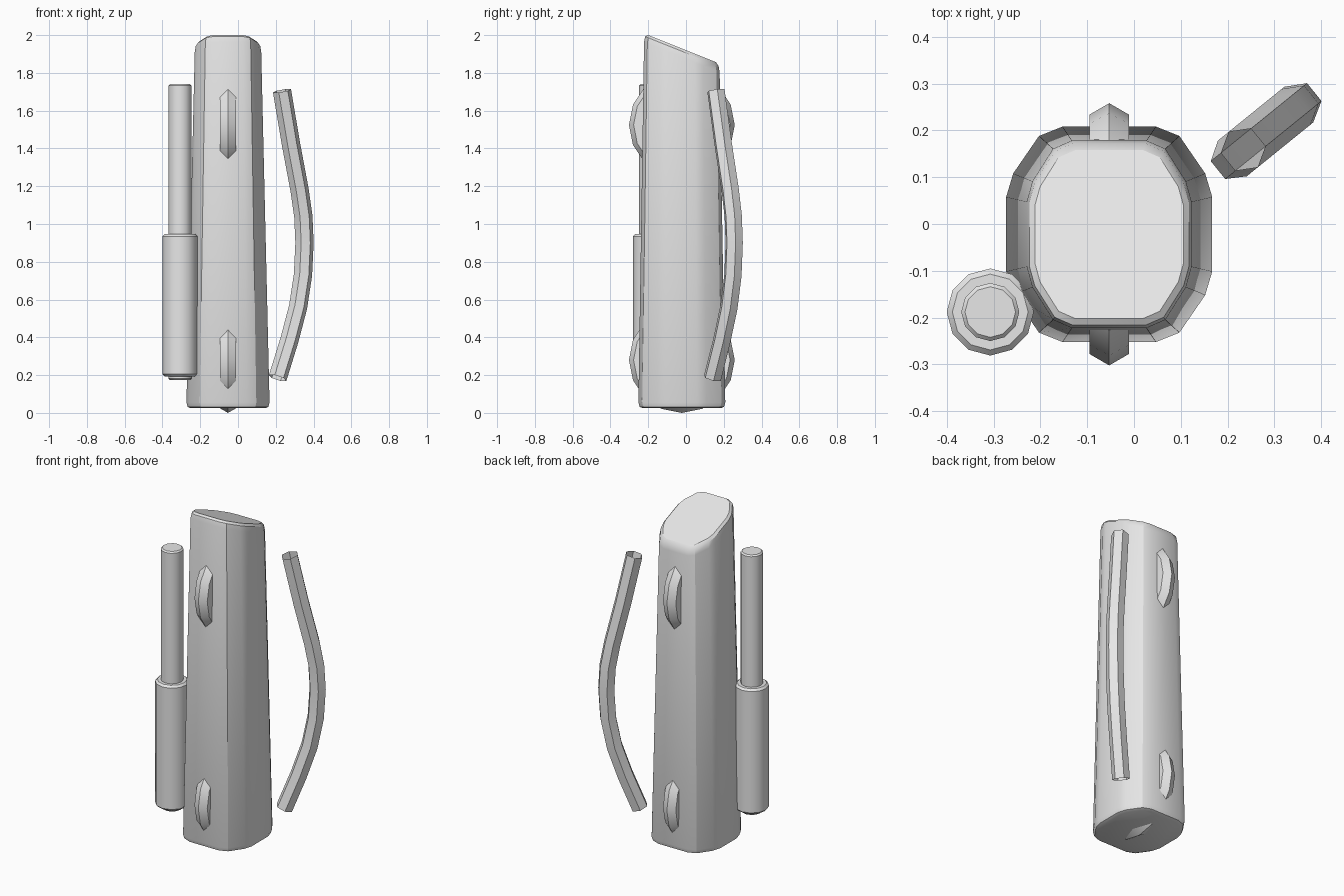
import bpy, bmesh
from math import cos, sin, pi, radians
from mathutils import Vector

cube = bpy.data.objects.get("Cube")
if cube:
    bpy.data.objects.remove(cube, do_unlink=True)

GREY = (0.8, 0.8, 0.8, 1)
grey = bpy.data.materials.new("plain grey")
grey.use_nodes = True
grey.diffuse_color = GREY
grey.node_tree.nodes["Principled BSDF"].inputs["Base Color"].default_value = GREY


def finish(obj, angle=30):
    obj.data.materials.clear()
    obj.data.materials.append(grey)
    bpy.ops.object.select_all(action='DESELECT')
    obj.select_set(True)
    bpy.context.view_layer.objects.active = obj
    bpy.ops.object.shade_smooth_by_angle(angle=radians(angle))


def loft(name, rings, caps=True, angle=30):
    """Skin a list of closed rings, with optional end faces."""
    bm = bmesh.new()
    rows = [[bm.verts.new(p) for p in ring] for ring in rings]
    n = len(rows[0])
    for a, b in zip(rows, rows[1:]):
        for i in range(n):
            j = (i + 1) % n
            bm.faces.new((a[i], a[j], b[j], b[i]))
    if caps:
        bm.faces.new(rows[0][::-1])
        bm.faces.new(rows[-1])
    bmesh.ops.recalc_face_normals(bm, faces=bm.faces)
    mesh = bpy.data.meshes.new(name)
    bm.to_mesh(mesh)
    bm.free()
    obj = bpy.data.objects.new(name, mesh)
    bpy.context.collection.objects.link(obj)
    finish(obj, angle)


CX, CY = -0.053, -0.022

# Bag body: tapered octagon with softened corners and a slanted top
quarter = [(0.22, 0.08), (0.205, 0.13), (0.15, 0.21), (0.10, 0.23)]
outline = (quarter + [(-x, y) for x, y in quarter[::-1]]
           + [(-x, -y) for x, y in quarter] + [(x, -y) for x, y in quarter[::-1]])


def flat_ring(scale, z):
    return [(CX + x * scale, CY + y * scale, z) for x, y in outline]


def slant_ring(scale, drop):
    ring = []
    for x, y in outline:
        py = CY + y * 0.87 * scale
        ring.append((CX + x * 0.8 * scale, py, 2.0 - 0.4 * (py + 0.2) - drop))
    return ring


loft("bag_body", [flat_ring(0.9, 0.025), flat_ring(0.97, 0.032), flat_ring(1, 0.055),
                  slant_ring(1, 0.045), slant_ring(0.97, 0.014), slant_ring(0.9, 0)])

# Two rings wrapped through the body
for name, z in (("lower_ring", 0.28), ("upper_ring", 1.525)):
    bpy.ops.mesh.primitive_torus_add(
        major_segments=16, minor_segments=6, major_radius=0.231, minor_radius=0.049,
        location=(CX, CY, z), rotation=(0, pi / 2, 0))
    ring = bpy.context.object
    ring.name = name
    finish(ring)


# Side tube: a thin rod running through a wider sleeve
def cylinder(name, radius, z0, z1, bevel):
    def circle(r, z):
        return [(-0.307 + r * cos(i * pi / 6), -0.188 + r * sin(i * pi / 6), z)
                for i in range(12)]
    loft(name, [circle(radius - bevel, z0), circle(radius, z0 + bevel),
                circle(radius, z1 - bevel), circle(radius - bevel, z1)], angle=35)


cylinder("side_rod", 0.062, 0.175, 1.74, 0.008)
cylinder("side_sleeve", 0.093, 0.193, 0.947, 0.012)

# Shoulder strap: open six-sided tube bowed outwards
path = [(0.233, 1.705), (0.281, 1.42), (0.326, 1.18), (0.346, 1.04), (0.352, 0.90),
        (0.344, 0.73), (0.318, 0.56), (0.272, 0.385), (0.21, 0.185)]
points = [Vector((x, 0.14 + 0.81 * (x - 0.21), z)) for x, z in path]
outward = Vector((1, 0.81, 0)).normalized()
side = Vector((-outward.y, outward.x, 0))
strap = []
for i, p in enumerate(points):
    tangent = (points[min(i + 1, len(points) - 1)] - points[max(i - 1, 0)]).normalized()
    across = tangent.cross(side).normalized()
    strap.append([p + 0.049 * (side * cos(k * pi / 3) + across * sin(k * pi / 3))
                  for k in range(6)])
loft("shoulder_strap", strap, caps=False)
